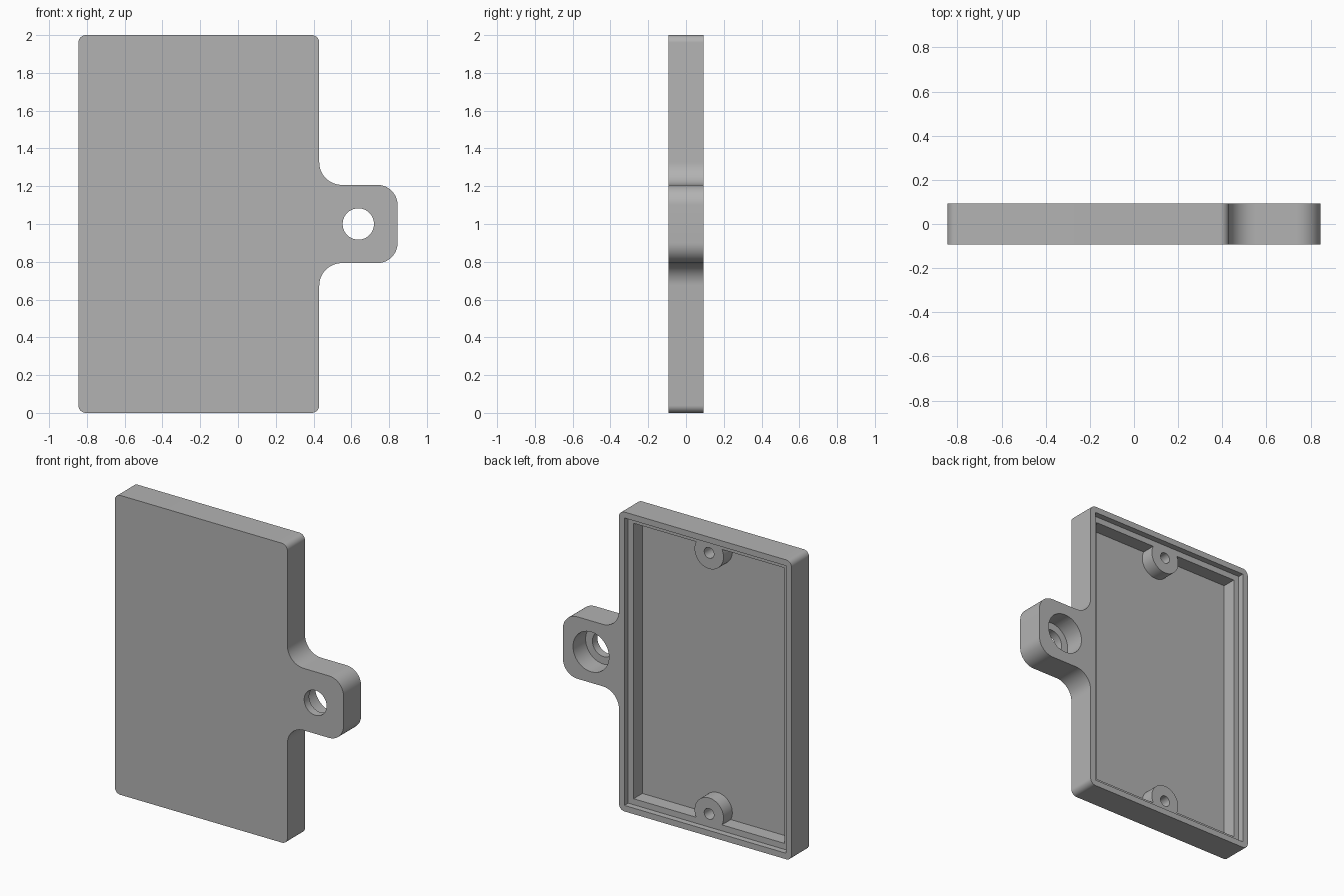
import bpy, bmesh
from math import cos, sin, pi, radians
from mathutils import Vector

if "Cube" in bpy.data.objects:
    bpy.data.objects.remove(bpy.data.objects["Cube"], do_unlink=True)

FRONT, BACK = -0.093, 0.093
LEDGE, FLOOR = 0.053, -0.04          # depth levels of the hollow back
LEFT, RIGHT, TAB_END = -0.845, 0.43, 0.845
MID_X = (LEFT + RIGHT) / 2
TAB_X, TAB_HALF = 0.637, 0.207

grey = bpy.data.materials.new("plain grey")
grey.use_nodes = True
grey.diffuse_color = (0.45, 0.45, 0.45, 1)
grey.node_tree.nodes["Principled BSDF"].inputs["Base Color"].default_value = grey.diffuse_color


def prism(name, points, y0, y1):
    """Extrude an (x, z) outline from y0 to y1."""
    bm = bmesh.new()
    face = bm.faces.new([bm.verts.new((x, y0, z)) for x, z in points])
    ext = bmesh.ops.extrude_face_region(bm, geom=[face])
    verts = [v for v in ext["geom"] if isinstance(v, bmesh.types.BMVert)]
    bmesh.ops.translate(bm, verts=verts, vec=(0, y1 - y0, 0))
    bmesh.ops.recalc_face_normals(bm, faces=bm.faces)
    mesh = bpy.data.meshes.new(name)
    bm.to_mesh(mesh)
    bm.free()
    mesh.materials.append(grey)
    obj = bpy.data.objects.new(name, mesh)
    bpy.context.collection.objects.link(obj)
    return obj


def rounded(corners, steps=12):
    """Round each (x, z, radius) right-angled corner with an arc."""
    out = []
    for i, (x, z, r) in enumerate(corners):
        p = Vector((x, z))
        a = (Vector(corners[i - 1][:2]) - p).normalized()
        b = (Vector(corners[(i + 1) % len(corners)][:2]) - p).normalized()
        centre = p + (a + b) * r
        for k in range(steps + 1):
            t = k / steps * pi / 2
            out.append(centre - b * r * cos(t) - a * r * sin(t))
    return out


def circle(x, z, r, n=48):
    return [(x + r * cos(2 * pi * i / n), z + r * sin(2 * pi * i / n)) for i in range(n)]


def inset_box(d):
    x0, x1, z0, z1 = LEFT + d, RIGHT - d, d, 2 - d
    return [(x0, z0), (x1, z0), (x1, z1), (x0, z1)]


def cut(target, cutter):
    """Subtract the cutter from the target and discard the cutter."""
    mod = target.modifiers.new("cut", "BOOLEAN")
    mod.operation, mod.solver, mod.object = "DIFFERENCE", "EXACT", cutter
    result = bpy.data.meshes.new_from_object(
        target.evaluated_get(bpy.context.evaluated_depsgraph_get()))
    target.modifiers.clear()
    target.data = result
    bpy.data.objects.remove(cutter, do_unlink=True)


# Cover plate with its side tab as one outline
low, high = 1 - TAB_HALF, 1 + TAB_HALF
cover = prism("cover_plate", rounded([
    (LEFT, 0, 0.04), (RIGHT, 0, 0.04),
    (RIGHT, low, 0.12), (TAB_END, low, 0.107),
    (TAB_END, high, 0.107), (RIGHT, high, 0.12),
    (RIGHT, 2, 0.04), (LEFT, 2, 0.04)]), FRONT, BACK)

# Inner pocket, leaving two screw bosses standing
pocket = prism("pocket_cutter", inset_box(0.08), FLOOR, LEDGE + 0.02)
for z in (0.128, 1.872):
    cut(pocket, prism("boss", circle(MID_X, z, 0.107), FLOOR - 0.1, BACK + 0.1))
cut(cover, pocket)

# Shallow lip recess around the pocket
cut(cover, prism("recess_cutter", inset_box(0.04), LEDGE, BACK + 0.1))

# Screw holes in the bosses
for z in (0.128, 1.872):
    cut(cover, prism("screw_cutter", circle(MID_X, z, 0.036, 32), FLOOR + 0.002, BACK + 0.1))

# Counterbored tab hole
cut(cover, prism("hole_cutter", circle(TAB_X, 1, 0.083), FRONT - 0.1, BACK + 0.1))
cut(cover, prism("bore_cutter", circle(TAB_X, 1, 0.133), FLOOR, BACK + 0.1))

# Smooth curved walls, crisp edges
bpy.ops.object.select_all(action="DESELECT")
cover.select_set(True)
bpy.context.view_layer.objects.active = cover
bpy.ops.object.shade_smooth_by_angle(angle=radians(30))
